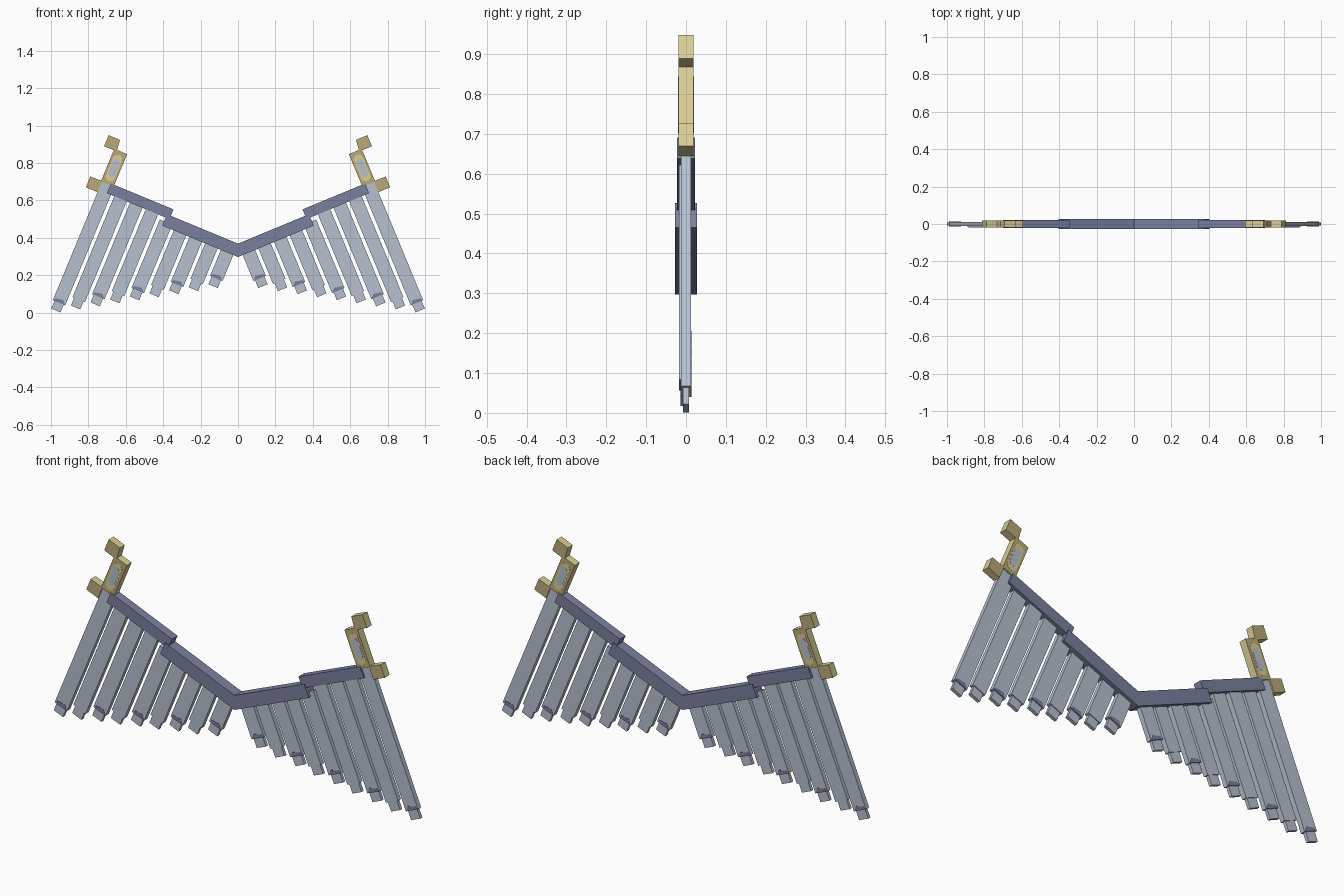
import bpy, bmesh, math

if "Cube" in bpy.data.objects:
    bpy.data.objects.remove(bpy.data.objects["Cube"])

TILT = math.radians(22.5)
CA, SA = math.cos(TILT), math.sin(TILT)


def material(name, rgb):
    lin = [((c / 255 + 0.055) / 1.055) ** 2.4 for c in rgb] + [1]
    m = bpy.data.materials.new(name)
    m.use_nodes = True
    m.diffuse_color = lin
    m.node_tree.nodes["Principled BSDF"].inputs["Base Color"].default_value = lin
    return m


STEEL = material("pale_steel", (182, 192, 206))
SLATE = material("slate_blue", (122, 128, 158))
TAN = material("tan_gold", (186, 169, 119))
CREAM = material("pale_gold", (217, 205, 150))


def prism(name, outline, y0, y1, side, mats):
    """Extrude an outline given along / above the tilted wing arm."""
    bm = bmesh.new()
    rings = [[bm.verts.new((side * (a * CA - b * SA), y, a * SA + b * CA))
              for a, b in outline] for y in (y0, y1)]
    bm.faces.new(rings[0])
    bm.faces.new(rings[1])
    n = len(outline)
    for i in range(n):
        j = (i + 1) % n
        bm.faces.new((rings[0][i], rings[0][j], rings[1][j], rings[1][i]))
    bmesh.ops.recalc_face_normals(bm, faces=bm.faces)
    # second material goes on the edge faces
    if len(mats) > 1:
        for f in bm.faces:
            f.material_index = 0 if abs(f.normal.y) > 0.5 else 1
    me = bpy.data.meshes.new(name)
    bm.to_mesh(me)
    bm.free()
    for m in mats:
        me.materials.append(m)
    ob = bpy.data.objects.new(name, me)
    bpy.context.collection.objects.link(ob)


def rect(a0, a1, b0, b1):
    return [(a0, b0), (a1, b0), (a1, b1), (a0, b1)]


def capsule(a, b, radius, half, steps=8):
    pts = []
    for sign in (1, -1):
        for k in range(steps + 1):
            t = math.pi * k / steps
            pts.append((a + sign * radius * math.cos(t),
                        b + sign * (half - radius + radius * math.sin(t))))
    return pts


for side, tag in ((1, "left"), (-1, "right")):
    # two overlapping arm bars, the inner one mitred at the centre
    top, low = 0.341, 0.275
    prism(f"{tag}_inner_arm", [(low * SA / CA, low), (0.552, low),
                               (0.552, top), (top * SA / CA, top)],
          -0.027, 0.027, side, [SLATE])
    prism(f"{tag}_outer_arm", rect(0.53, 0.892, 0.322, 0.378),
          -0.022, 0.022, side, [SLATE])

    # feather slats growing longer outwards, alternate ones set forward
    for i in range(9):
        a = 0.177 + 0.0909 * i
        end = 0.08 - 0.05525 * i
        root = 0.37 if i == 8 else 0.34 if i > 4 else 0.3
        y = -0.006 * (i % 2)
        prism(f"{tag}_feather_{i + 1}", rect(a - 0.036, a + 0.036, end + 0.045, root),
              y - 0.012, y + 0.012, side, [STEEL])
        prism(f"{tag}_feather_tip_{i + 1}", rect(a - 0.027, a + 0.027, end, end + 0.06),
              y - 0.008, y + 0.008, side, [STEEL])
        if i % 2 == 0:
            b = end + 0.045
            prism(f"{tag}_feather_cap_{i + 1}",
                  [(a - 0.034, b), (a + 0.034, b), (a + 0.027, b + 0.014), (a - 0.015, b + 0.022)],
                  -0.0135, 0.0135, side, [SLATE])

    # shoulder ornament: one stepped outline with head and side blocks
    prism(f"{tag}_ornament",
          [(0.872, 0.368), (0.94, 0.368), (0.94, 0.308), (1.008, 0.308),
           (1.008, 0.37), (0.946, 0.372), (0.946, 0.548), (1.002, 0.548),
           (1.002, 0.612), (0.936, 0.612), (0.93, 0.556), (0.872, 0.556)],
          -0.019, 0.019, side, [TAN, CREAM])
    # inlaid gem with a pale rim, on front and back
    for face, where in ((-1, "front"), (1, "back")):
        for name, r, h, depth, mat in (("rim", 0.025, 0.075, 0.0198, CREAM),
                                       ("gem", 0.018, 0.05, 0.0206, STEEL)):
            y0, y1 = sorted((face * 0.017, face * depth))
            prism(f"{tag}_{where}_{name}", capsule(0.909, 0.46, r, h), y0, y1, side, [mat])
